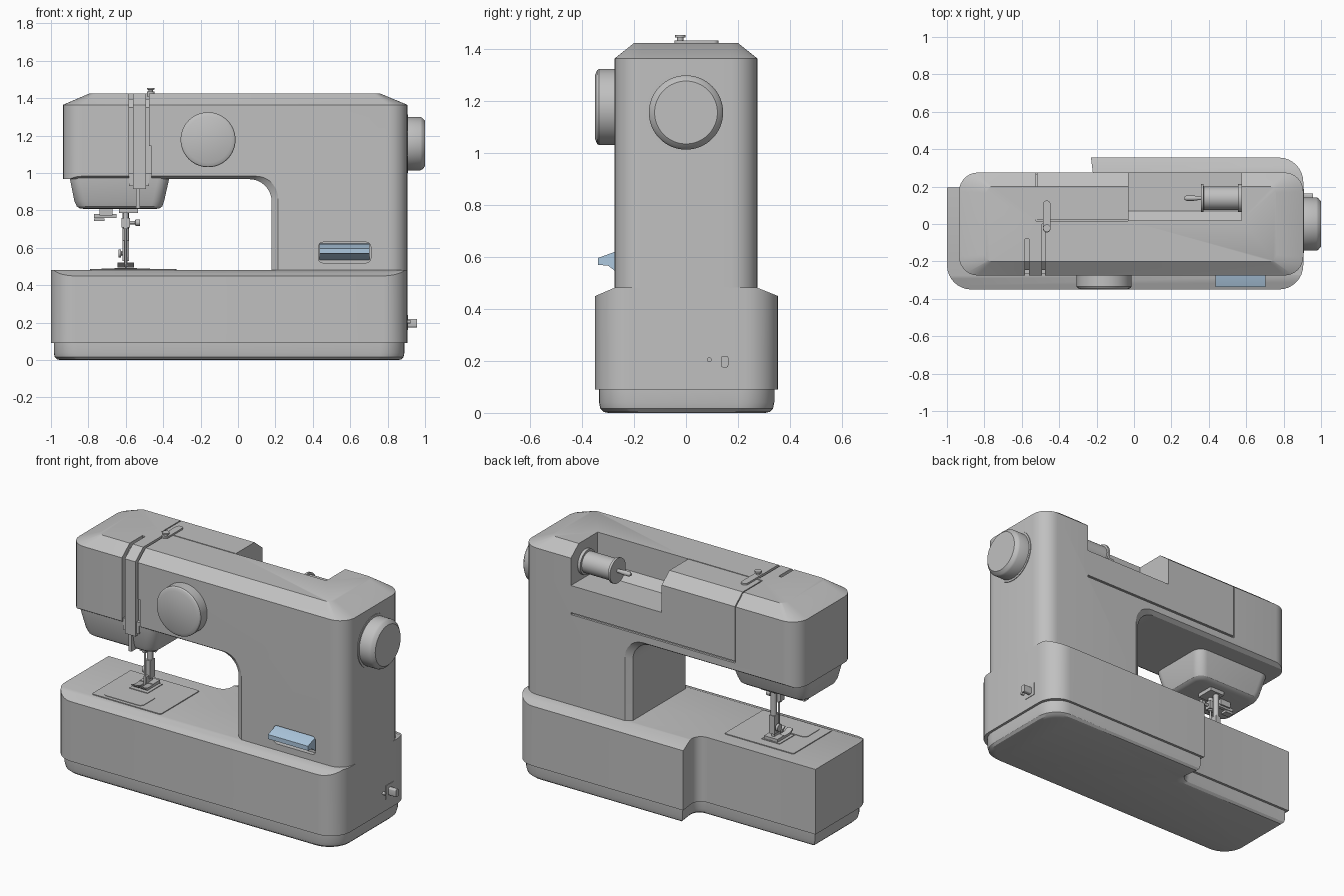
import bpy, bmesh, math

if "Cube" in bpy.data.objects:
    bpy.data.objects.remove(bpy.data.objects["Cube"])

def material(name, rgb):
    m = bpy.data.materials.new(name)
    m.diffuse_color = (*rgb, 1)
    m.use_nodes = True
    m.node_tree.nodes["Principled BSDF"].inputs["Base Color"].default_value = m.diffuse_color
    return m

GREY = material("light grey", (0.53, 0.53, 0.53))
BLUE = material("pale blue", (0.42, 0.58, 0.74))

def loft(name, rings, mat=GREY):
    """Skin equal-length point rings and cap both ends."""
    bm = bmesh.new()
    vs = [[bm.verts.new(p) for p in r] for r in rings]
    n = len(vs[0])
    for a, b in zip(vs, vs[1:]):
        for i in range(n):
            bm.faces.new((a[i], a[(i + 1) % n], b[(i + 1) % n], b[i]))
    bm.faces.new(vs[0][::-1])
    bm.faces.new(vs[-1])
    bmesh.ops.recalc_face_normals(bm, faces=bm.faces)
    me = bpy.data.meshes.new(name)
    bm.to_mesh(me)
    bm.free()
    me.materials.append(mat)
    ob = bpy.data.objects.new(name, me)
    bpy.context.collection.objects.link(ob)
    return ob

def fillet(corners, seg=8):
    """2D outline from (u, v, radius) corners."""
    out = []
    for i, (u, v, r) in enumerate(corners):
        if r == 0:
            out.append((u, v))
            continue
        dirs = []
        for q in (corners[i - 1], corners[(i + 1) % len(corners)]):
            l = math.hypot(q[0] - u, q[1] - v)
            dirs.append(((q[0] - u) / l, (q[1] - v) / l))
        for k in range(seg + 1):
            a = math.pi / 2 * k / seg
            s, c = r * (1 - math.sin(a)), r * (1 - math.cos(a))
            out.append((u + s * dirs[0][0] + c * dirs[1][0], v + s * dirs[0][1] + c * dirs[1][1]))
    return out

def rrect(u0, u1, v0, v1, r, seg=8):
    return fillet([(u0, v0, r), (u1, v0, r), (u1, v1, r), (u0, v1, r)], seg)

def place(outline, axis, t):
    f = {'x': lambda u, v: (t, u, v), 'y': lambda u, v: (u, t, v), 'z': lambda u, v: (u, v, t)}[axis]
    return [f(u, v) for u, v in outline]

def prism(name, outline, axis, t0, t1, mat=GREY):
    return loft(name, [place(outline, axis, t0), place(outline, axis, t1)], mat)

def box(name, x0, x1, y0, y1, z0, z1, mat=GREY):
    return prism(name, rrect(x0, x1, y0, y1, 0), 'z', z0, z1, mat)

def lathe(name, centre, axis, profile, n=64):
    """Round part: profile is (position along axis, radius)."""
    return loft(name, [place([(centre[0] + r * math.cos(2 * math.pi * i / n),
                               centre[1] + r * math.sin(2 * math.pi * i / n)) for i in range(n)], axis, t)
                       for t, r in profile])

def cut(ob, cutter, op='DIFFERENCE'):
    m = ob.modifiers.new("cut", 'BOOLEAN')
    m.operation, m.object, m.solver = op, cutter, 'EXACT'
    bpy.context.view_layer.objects.active = ob
    bpy.ops.object.modifier_apply(modifier=m.name)
    bpy.data.objects.remove(cutter)

# --- Base: stepped plan, sloped front and back shoulders ---
def base_plan(o):
    return fillet([(-1 + o, -.35 + o, .13), (.905 - o, -.35 + o, .13), (.905 - o, .355 - o, .13),
                   (-.23 + o, .355 - o, 0), (-.21 + o, .195 - o, .07), (-1 + o, .195 - o, 0)])

base = prism("base", base_plan(0), 'z', .09, .6)
cut(base, prism("slopes", [(-.4, .05), (.4, .05), (.4, .429), (.355, .45), (.275, .482),
                           (-.275, .482), (-.35, .45), (-.4, .429)], 'x', -1.2, 1.2), 'INTERSECT')
loft("base_foot", [place(base_plan(o), 'z', z) for o, z in
                   ((.05, 0), (.032, .004), (.02, .016), (.015, .04), (.015, .1))])

# --- Body: column and arm with a bevelled top ---
body_plan = rrect(-.935, .905, -.275, .275, .1)
body = loft("body", [place(body_plan, 'z', .47), place(body_plan, 'z', 1.365),
                     place(rrect(-.795, .76, -.2, .2, .035), 'z', 1.425)])

# Arm opening with flared rim
def opening(d):
    return fillet([(-1.3, .3, 0), (.18 + .035 * d, .3, 0),
                   (.18 + .035 * d, .967 + .016 * d, .12), (-1.3, .967 + .016 * d, 0)], 12)
cut(body, loft("opening", [place(opening(d), 'y', y) for y, d in
                           ((-.3, 2), (-.25, 0), (.25, 0), (.3, 2))]))

# Spool recess, open to the top and the back
cut(body, prism("recess", [(.07, 1.2), (.4, 1.2), (.4, 1.5), (.02, 1.5), (.02, 1.25)], 'x', -.03, .575))

# Grooves that follow the bevelled outline
def groove(x0, x1, side, y_end, z_end, d):
    path = [(side * .35, z_end), (side * .35, 1.5), (y_end, 1.5), (y_end, 1.425 - d),
            (side * .2, 1.425 - d), (side * (.275 - d), 1.365 - d / 2), (side * (.275 - d), z_end)]
    cut(body, prism("groove", path, 'x', x0, x1))

groove(-.582, -.562, -1, -.08, .9, .03)
groove(-.492, -.476, -1, .0, .9, .03)
groove(-.524, -.518, 1, .02, 1.03, .008)
cut(body, box("cover_seam", -.524, -.031, .017, .023, 1.415, 1.5))
cut(body, box("back_slot", -.52, .575, .262, .4, 1.025, 1.037))
cut(body, box("take_up_slot", -.4765, -.462, -.4, -.24, .94, 1.145))
cut(body, prism("lever_pocket", rrect(.43, .71, .52, .63, .025), 'y', -.4, -.25))

# --- Head under the arm ---
def head_ring(z, x0, x1, y0, y1, r):
    return place(rrect(x0, x1, y0, y1, r), 'z', z)
loft("needle_head", [head_ring(1.0, -.9, -.365, -.262, .15, .06),
                     head_ring(.96, -.897, -.37, -.26, .145, .06),
                     head_ring(.85, -.875, -.395, -.24, .115, .06),
                     head_ring(.822, -.862, -.405, -.23, .105, .06),
                     head_ring(.811, -.845, -.42, -.215, .09, .05),
                     head_ring(.808, -.82, -.44, -.195, .07, .04)])
box("thread_channel", -.562, -.492, -.275, -.23, .915, 1.0)
box("channel_floor", -.582, -.476, -.265, -.2, .93, 1.0)
box("channel_tip", -.545, -.525, -.265, -.2, .81, .92)

# --- Dial and hand wheel ---
lathe("front_dial", (-.16, 1.178), 'y',
      [(-.26, .147), (-.335, .147), (-.342, .142), (-.35, .124)])
lathe("hand_wheel_collar", (0, 1.157), 'x', [(.89, .156), (.909, .156)])
lathe("hand_wheel", (0, 1.157), 'x', [(.9, .143), (.975, .143), (.985, .138), (1.0, .121)])

# --- Reverse lever ---
prism("reverse_lever", [(-.24, .625), (-.275, .62), (-.338, .597), (-.338, .57), (-.3, .567),
                        (-.275, .548), (-.24, .53)], 'x', .437, .703, BLUE)

# --- Thread spool and pin ---
lathe("spool_pin", (.138, 1.295), 'x', [(.27, .008), (.28, .014), (.32, .014), (.34, .011), (.6, .011)], 20)
lathe("spool", (.138, 1.295), 'x', [(.358, .075), (.372, .075), (.373, .063), (.555, .063),
                                    (.556, .075), (.574, .075)], 40)

# --- Bobbin winder on top ---
prism("winder_plate", rrect(-.487, -.446, -.045, .125, .02), 'z', 1.41, 1.435)
lathe("winder_pin", (-.466, -.022), 'z', [(1.43, .012), (1.445, .012), (1.446, .02), (1.455, .02)], 20)

# --- Needle plate and bobbin cover ---
prism("needle_plate", rrect(-.79, -.33, -.265, .105, .01), 'z', .47, .487)
prism("bobbin_cover", rrect(-.73, -.47, -.245, -.1, .025), 'z', .48, .49)
box("feed_plate", -.66, -.54, -.09, .05, .48, .491)

# --- Presser foot and needle ---
lathe("presser_bar", (-.6, .02), 'z', [(.6, .017), (.83, .017)], 20)
lathe("needle_bar", (-.6, -.03), 'z', [(.7, .015), (.83, .015)], 20)
lathe("needle", (-.6, -.03), 'z', [(.49, .003), (.52, .006), (.71, .006)], 12)
box("foot_ankle", -.617, -.583, -.005, .04, .53, .64)
box("foot_hinge", -.61, -.59, -.03, .03, .5, .55)
for x in (-.645, -.592):
    prism("foot_toe", [(-.1, .515), (-.07, .494), (.05, .494), (.05, .508), (-.065, .508), (-.1, .522)],
          'x', x, x + .037)
box("foot_bridge", -.645, -.555, -.015, .05, .495, .512)
lathe("foot_screw", (.02, .57), 'x', [(-.64, .022), (-.625, .022), (-.624, .01), (-.6, .01)], 20)
box("needle_clamp", -.622, -.578, -.05, -.01, .71, .76)
lathe("clamp_screw", (-.03, .735), 'x', [(-.59, .009), (-.55, .009), (-.549, .017), (-.525, .017)], 20)
box("bar_guide", -.635, -.535, -.06, .05, .785, .82)
box("threader_bracket", -.74, -.67, -.06, -.02, .772, .82)
box("threader_arm", -.77, -.65, -.05, -.03, .76, .78)
box("threader_tab", -.77, -.715, -.07, -.03, .743, .757)

# --- Power switch on the right side ---
box("switch_plate", .89, .908, .112, .186, .16, .24)
prism("switch_knob", rrect(.135, .163, .175, .22, .008, 4), 'x', .9, .958)
lathe("power_pin", (.09, .205), 'x', [(.9, .009), (.922, .009)], 16)

# Smooth curved areas, keep edges crisp
for ob in bpy.context.scene.objects:
    ob.select_set(True)
bpy.context.view_layer.objects.active = body
bpy.ops.object.shade_smooth_by_angle(angle=math.radians(28))
